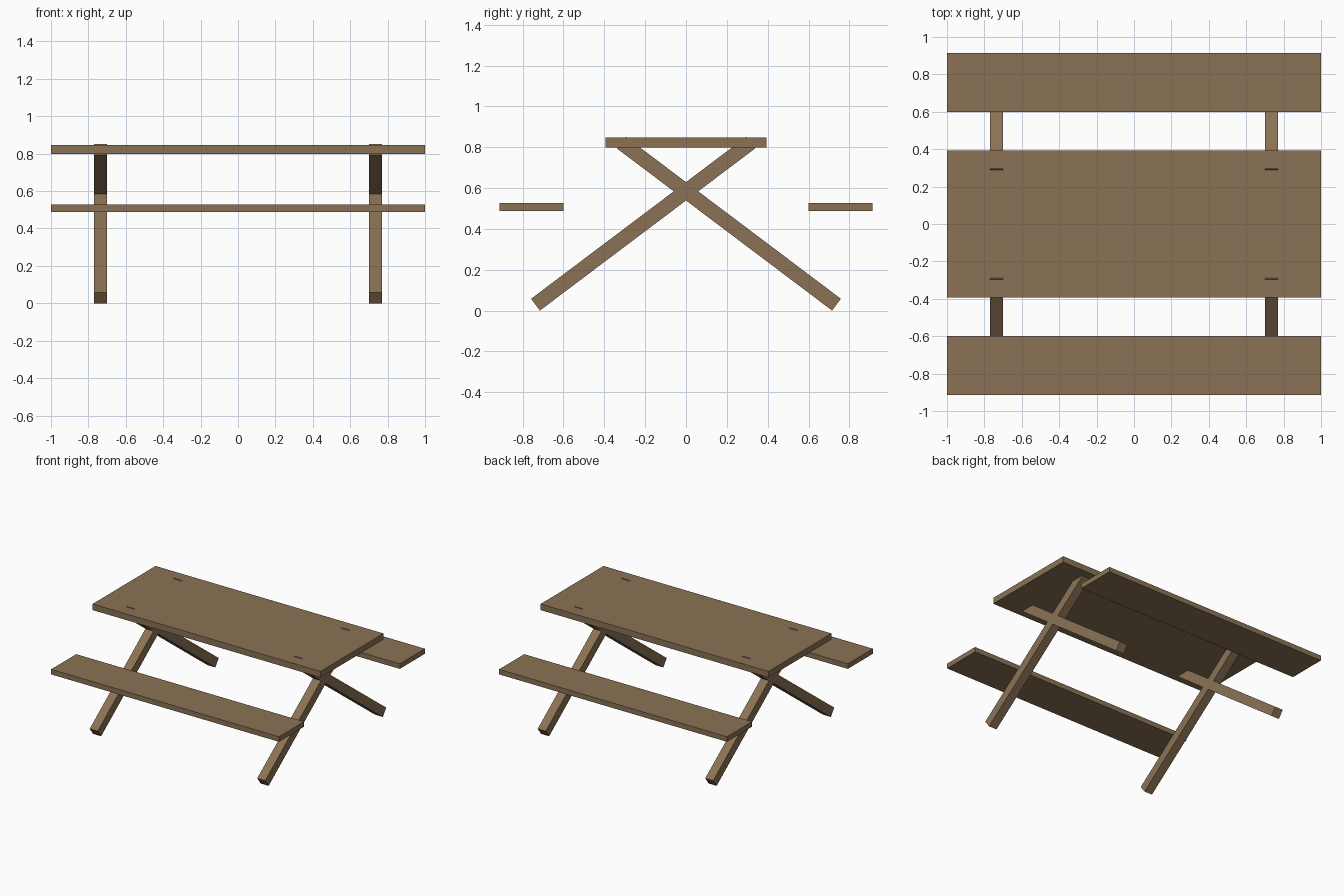
import bpy
import math
from mathutils import Matrix, Vector

if "Cube" in bpy.data.objects:
    bpy.data.objects.remove(bpy.data.objects["Cube"])

wood = bpy.data.materials.new("brown_wood")
wood.diffuse_color = (0.258, 0.171, 0.091, 1.0)
wood.use_nodes = True
wood.node_tree.nodes["Principled BSDF"].inputs["Base Color"].default_value = wood.diffuse_color


def box(name, center, size, tilt=0.0):
    """Flat-faced plank, tilted about the x axis."""
    bpy.ops.mesh.primitive_cube_add(size=1)
    ob = bpy.context.object
    ob.name = name
    ob.data.transform(Matrix.Translation(center)
                      @ Matrix.Rotation(tilt, 4, 'X')
                      @ Matrix.Diagonal((*size, 1.0)))
    ob.data.materials.append(wood)
    return ob


# Table top
box("table_top", (0, 0, 0.8225), (2.0, 0.788, 0.049))

# Benches on both sides
for side, label in ((-1, "front"), (1, "back")):
    box(f"{label}_bench", (0, side * 0.757, 0.507), (2.0, 0.315, 0.040))

# Crossed legs: each runs from a foot up through the opposite half of the top
foot, head = Vector((0, -0.737, 0.029)), Vector((0, 0.316, 0.822))
run = head - foot
angle = math.atan2(run.z, run.y)
for x, end in ((-0.735, "left"), (0.735, "right")):
    for side, label in ((1, "front"), (-1, "back")):
        mid = (foot + head) / 2
        box(f"{end}_{label}_leg", (x, side * mid.y, mid.z),
            (0.07, run.length, 0.072), side * angle)
